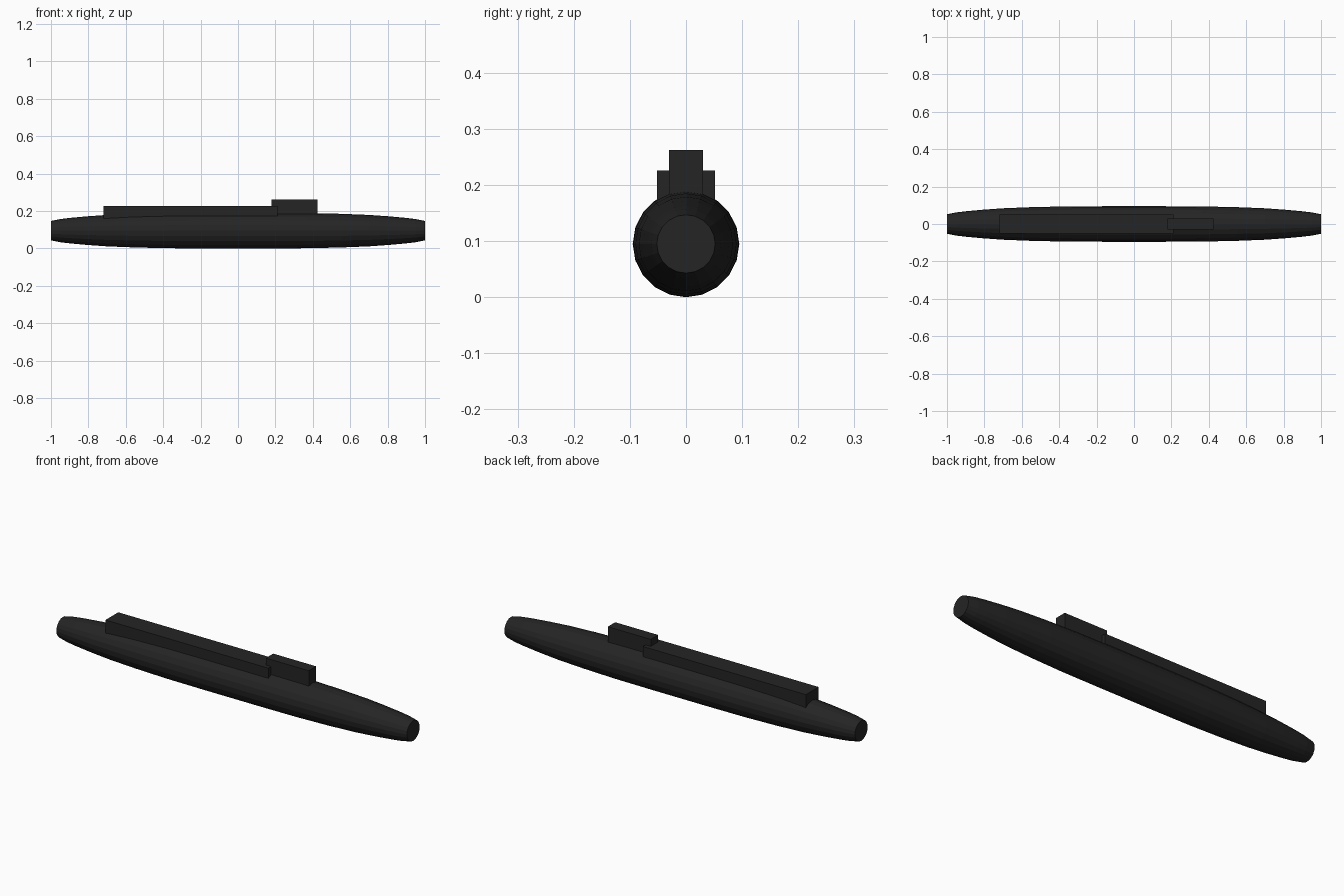
import bpy
import bmesh
import math

SIDES = 20
HULL_Z = 0.095

default = bpy.data.objects.get("Cube")
if default:
    bpy.data.objects.remove(default, do_unlink=True)


def make_material(name, value):
    mat = bpy.data.materials.new(name)
    mat.use_nodes = True
    color = (value, value, value, 1)
    mat.diffuse_color = color
    mat.node_tree.nodes["Principled BSDF"].inputs["Base Color"].default_value = color
    return mat


black = make_material("matte black", 0.018)


def add_object(name, bm):
    bmesh.ops.recalc_face_normals(bm, faces=bm.faces)
    mesh = bpy.data.meshes.new(name)
    bm.to_mesh(mesh)
    bm.free()
    mesh.materials.append(black)
    obj = bpy.data.objects.new(name, mesh)
    bpy.context.collection.objects.link(obj)
    return obj


def add_box(name, x0, x1, half_width, z0, z1):
    bm = bmesh.new()
    bmesh.ops.create_cube(bm, size=1)
    for v in bm.verts:
        v.co.x = x1 if v.co.x > 0 else x0
        v.co.y = half_width if v.co.y > 0 else -half_width
        v.co.z = z1 if v.co.z > 0 else z0
    return add_object(name, bm)


# Hull: tapered round body, the same at both ends, with flat caps
half = [(1.0, 0.052), (0.95, 0.062), (0.9, 0.068), (0.8, 0.077),
        (0.7, 0.084), (0.55, 0.090), (0.37, 0.094), (0.15, 0.095)]
profile = [(-x, r) for x, r in half] + half[::-1]
bm = bmesh.new()
rings = []
for x, r in profile:
    ring = []
    for i in range(SIDES):
        a = math.tau * i / SIDES
        ring.append(bm.verts.new((x, r * math.cos(a), HULL_Z + r * math.sin(a))))
    rings.append(ring)
for a, b in zip(rings, rings[1:]):
    for i in range(SIDES):
        j = (i + 1) % SIDES
        bm.faces.new((a[i], a[j], b[j], b[i]))
bm.faces.new(rings[0])
bm.faces.new(rings[-1])
add_object("hull", bm)

# Raised deck casing behind the tower
add_box("deck_casing", -0.72, 0.21, 0.052, 0.13, 0.226)

# Conning tower
add_box("conning_tower", 0.18, 0.425, 0.03, 0.13, 0.262)
